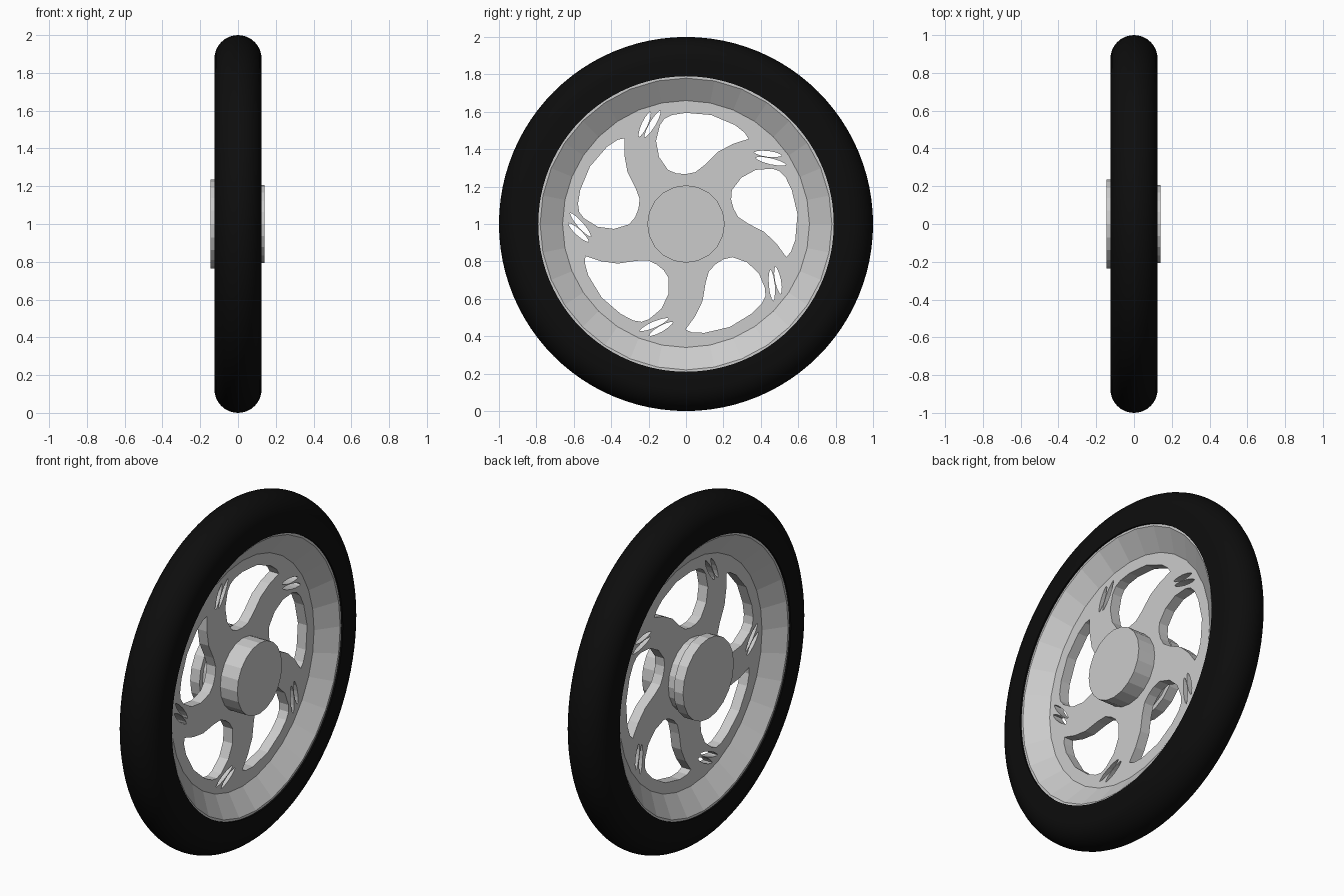
import bpy, bmesh
from math import sin, cos, pi, radians, hypot

if "Cube" in bpy.data.objects:
    bpy.data.objects.remove(bpy.data.objects["Cube"])

def lathe(name, profile, sides, closed=True, phase=0.0):
    """Revolve (x, radius) points around the wheel axle at z = 1."""
    bm = bmesh.new()
    rings = []
    for i in range(sides):
        a = 2 * pi * i / sides + phase
        rings.append([bm.verts.new((x, r * cos(a), 1 + r * sin(a))) for x, r in profile])
    n = len(profile)
    for i in range(sides):
        A, B = rings[i], rings[(i + 1) % sides]
        for j in range(n if closed else n - 1):
            k = (j + 1) % n
            bm.faces.new((A[j], A[k], B[k], B[j]))
    if not closed:
        bm.faces.new([r[0] for r in rings])
        bm.faces.new([r[-1] for r in rings])
    bmesh.ops.recalc_face_normals(bm, faces=bm.faces)
    me = bpy.data.meshes.new(name)
    bm.to_mesh(me)
    bm.free()
    ob = bpy.data.objects.new(name, me)
    bpy.context.collection.objects.link(ob)
    return ob

# Tyre: flat sidewalls with a half-round tread
arc = [(0.125 * cos(pi * i / 16), 0.875 + 0.125 * sin(pi * i / 16)) for i in range(17)]
tyre = lathe("tyre", [(0.125, 0.79)] + arc + [(-0.125, 0.79)], 96)
black = bpy.data.materials.new("black_rubber")
black.diffuse_color = (0.004, 0.004, 0.004, 1)
black.use_nodes = True
black.node_tree.nodes["Principled BSDF"].inputs["Base Color"].default_value = black.diffuse_color
tyre.data.materials.append(black)
bpy.context.view_layer.objects.active = tyre
tyre.select_set(True)
bpy.ops.object.shade_smooth_by_angle(angle=radians(40))
tyre.select_set(False)

# Rim: dished faceted ring with a small lip
lathe("rim", [(0.115, 0.797), (0.115, 0.78), (0.03, 0.66),
              (-0.03, 0.66), (-0.115, 0.78), (-0.115, 0.797)], 32)

# Hub: plain on one side, flanged on the other
lathe("hub", [(0.14, 0.207), (-0.085, 0.207), (-0.085, 0.235), (-0.145, 0.235)],
      20, closed=False)

# Spoke disc: five swept windows and five pairs of slits
window = [(-.16, .444), (-.139, .529), (-.115, .563), (-.075, .583), (0, .594),
          (.134, .583), (.262, .529), (.315, .487), (.334, .455), (.25, .428),
          (.17, .385), (.10, .316), (.05, .277), (0, .267), (-.05, .27),
          (-.096, .289), (-.144, .358)]

def slit(p, q, width):
    dx, dy = q[0] - p[0], q[1] - p[1]
    d = hypot(dx, dy)
    pts = []
    for i in range(12):
        a = 2 * pi * i / 12
        t, s = 0.5 - 0.5 * cos(a), 0.5 * width * sin(a) * abs(sin(a)) ** 0.3
        pts.append((p[0] + dx * t - dy / d * s, p[1] + dy * t + dx / d * s))
    return pts

cu = bpy.data.curves.new("spoke_disc", 'CURVE')
cu.dimensions = '2D'
cu.fill_mode = 'BOTH'
cu.extrude = 0.03

def outline(pts, angle=0.0):
    sp = cu.splines.new('POLY')
    sp.points.add(len(pts) - 1)
    c, s = cos(angle), sin(angle)
    for pt, (u, v) in zip(sp.points, pts):
        pt.co = (u * c - v * s, u * s + v * c, 0, 1)
    sp.use_cyclic_u = True

outline([(0.66 * cos(2 * pi * i / 32), 0.66 * sin(2 * pi * i / 32)) for i in range(32)])
for k in range(5):
    a = 2 * pi * k / 5
    outline(window, a)
    outline(slit((-.252, .465), (-.19, .60), .032), a)
    outline(slit((-.222, .462), (-.135, .608), .032), a)

tmp = bpy.data.objects.new("spoke_curve", cu)
bpy.context.collection.objects.link(tmp)
dg = bpy.context.evaluated_depsgraph_get()
me = bpy.data.meshes.new_from_object(tmp.evaluated_get(dg))
bpy.data.objects.remove(tmp)
disc = bpy.data.objects.new("spoke_disc", me)
bpy.context.collection.objects.link(disc)
for p in me.polygons:
    p.use_smooth = False
disc.rotation_euler = (pi / 2, 0, pi / 2)
disc.location = (0, 0, 1)
